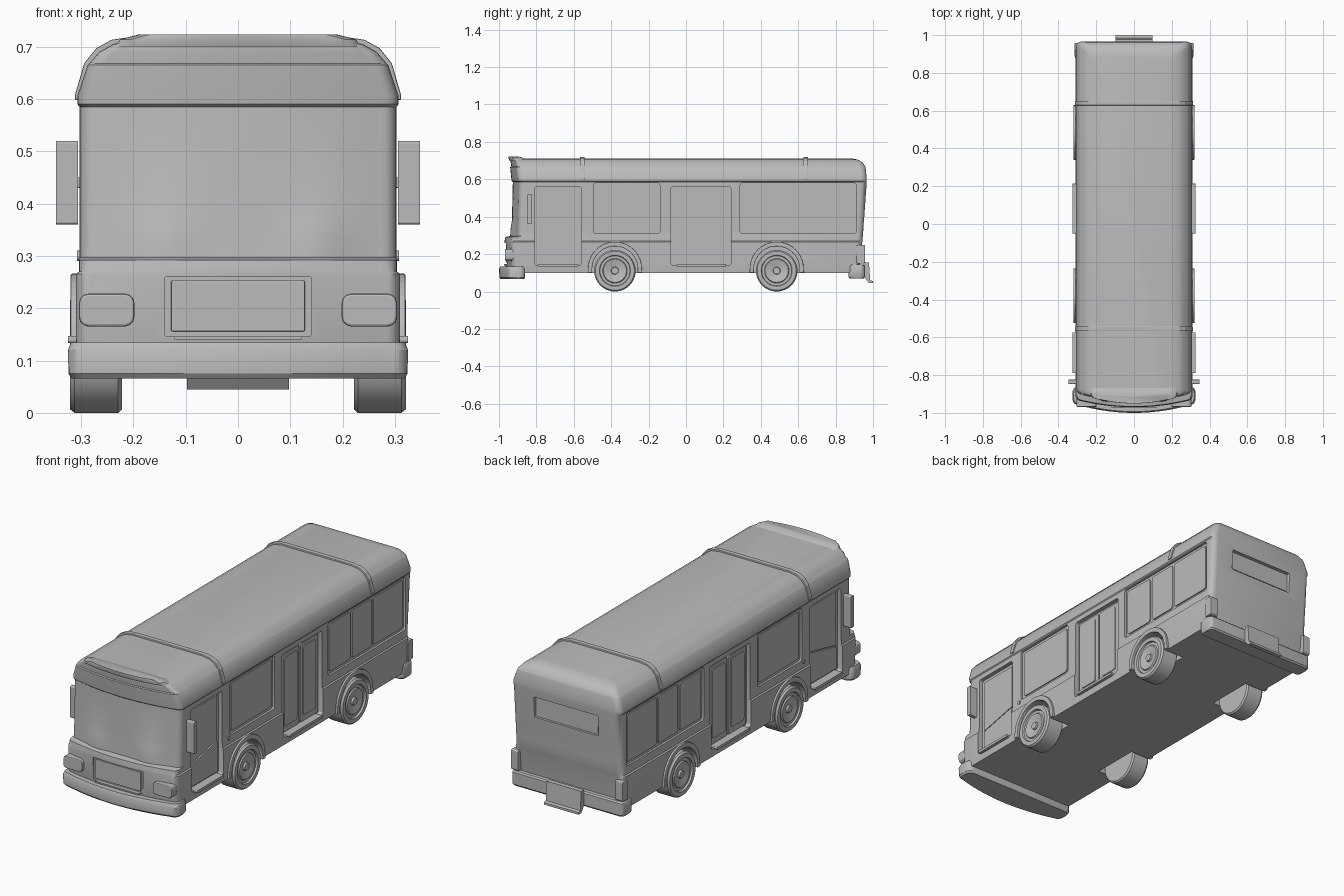
import bpy, bmesh, math
from math import sin, cos, pi, exp

cube = bpy.data.objects.get("Cube")
if cube:
    bpy.data.objects.remove(cube, do_unlink=True)

grey = bpy.data.materials.new("plain_grey")
grey.use_nodes = True
grey.diffuse_color = (0.5, 0.5, 0.5, 1)
grey.node_tree.nodes["Principled BSDF"].inputs["Base Color"].default_value = (0.5, 0.5, 0.5, 1)


def finish(name, bm, bevel=0):
    bmesh.ops.recalc_face_normals(bm, faces=bm.faces)
    mesh = bpy.data.meshes.new(name)
    bm.to_mesh(mesh)
    bm.free()
    mesh.materials.append(grey)
    ob = bpy.data.objects.new(name, mesh)
    bpy.context.collection.objects.link(ob)
    if bevel:
        mod = ob.modifiers.new("soft_edges", 'BEVEL')
        mod.width, mod.segments = bevel, 2
    return ob


def smooth(ob, angle=32):
    bpy.ops.object.select_all(action='DESELECT')
    ob.select_set(True)
    bpy.context.view_layer.objects.active = ob
    bpy.ops.object.shade_smooth_by_angle(angle=math.radians(angle))


def bridge(bm, loops, closed=False):
    n = len(loops[0])
    pairs = list(zip(loops, loops[1:])) + ([(loops[-1], loops[0])] if closed else [])
    for a, b in pairs:
        for i in range(n):
            j = (i + 1) % n
            bm.faces.new((a[i], a[j], b[j], b[i]))


def prism(bm, pts, a, b, axis='X'):
    # extrude a flat outline between two positions along an axis
    place = (lambda d, p: (d, p[0], p[1])) if axis == 'X' else (lambda d, p: (p[0], d, p[1]))
    loops = [[bm.verts.new(place(d, p)) for p in pts] for d in (a, b)]
    bridge(bm, loops)
    bm.faces.new(loops[0])
    bm.faces.new(loops[1])


def rounded(u0, u1, v0, v1, r=0.012):
    pts = []
    for k, (u, v) in enumerate([(u1 - r, v1 - r), (u0 + r, v1 - r), (u0 + r, v0 + r), (u1 - r, v0 + r)]):
        for t in range(4):
            ang = (k + t / 3) * pi / 2
            pts.append((u + r * cos(ang), v + r * sin(ang)))
    return pts


def part(name, pts, a, b, axis='X', bevel=0):
    bm = bmesh.new()
    prism(bm, pts, a, b, axis)
    return finish(name, bm, bevel)


def loft(name, levels, r=0.03, n=14):
    # stack of plan outlines: z, half width, front y, front bow, rear y, hump
    bm = bmesh.new()
    loops = []
    for z, w, yf, bow, yr, hump in levels:
        half = []
        for i in range(n):
            x = (w - r) * i / n
            half.append((x, yf + bow * (x / w) ** 2 - hump * exp(-((x - 0.15) / 0.06) ** 2)))
        corner = yf + bow * ((w - r) / w) ** 2
        for cy, start in ((corner + r, -pi / 2), (yr - r, 0)):
            for t in range(6):
                ang = start + t * pi / 10
                half.append((w - r + r * cos(ang), cy + r * sin(ang)))
        outline = half + [(-x, y) for x, y in reversed(half[1:])]
        loops.append([bm.verts.new((x, y, z)) for x, y in outline])
    bridge(bm, loops)
    bm.faces.new(loops[0])
    bm.faces.new(loops[-1])
    return finish(name, bm)


def lathe(name, profile, y, z, side, n=40):
    bm = bmesh.new()
    loops = [[bm.verts.new((side * x, y + r * cos(2 * pi * i / n), z + r * sin(2 * pi * i / n)))
              for i in range(n)] for x, r in profile]
    bridge(bm, loops)
    bm.faces.new(loops[0])
    bm.faces.new(loops[-1])
    ob = finish(name, bm)
    smooth(ob)
    return ob


def arc(y, z, r, a0, a1, n=20):
    return [(y + r * cos(a0 + (a1 - a0) * i / n), z + r * sin(a0 + (a1 - a0) * i / n)) for i in range(n + 1)]


# Body shell with belt step, set-back windscreen, visor and rounded roof
body = loft("body", [
    (0.10, 0.307, -0.955, 0.035, 0.925, 0), (0.14, 0.31, -0.965, 0.04, 0.93, 0),
    (0.265, 0.31, -0.97, 0.04, 0.942, 0), (0.27, 0.304, -0.97, 0.04, 0.944, 0),
    (0.292, 0.304, -0.966, 0.04, 0.945, 0), (0.297, 0.303, -0.935, 0.04, 0.946, 0.014),
    (0.33, 0.303, -0.933, 0.04, 0.948, 0.014), (0.365, 0.303, -0.932, 0.04, 0.95, 0.01),
    (0.41, 0.303, -0.93, 0.04, 0.954, 0), (0.585, 0.303, -0.926, 0.04, 0.966, 0),
    (0.59, 0.307, -0.932, 0.04, 0.966, 0), (0.605, 0.307, -0.934, 0.04, 0.966, 0),
    (0.665, 0.287, -0.94, 0.038, 0.96, 0), (0.668, 0.284, -0.934, 0.038, 0.959, 0),
    (0.69, 0.265, -0.937, 0.035, 0.945, 0), (0.705, 0.238, -0.938, 0.03, 0.92, 0),
    (0.712, 0.195, -0.938, 0.025, 0.885, 0)])

WHEELS = (-0.38, 0.485)
FRONT_WINDOW = (-0.495, -0.14, 0.31, 0.58)
REAR_WINDOW = (0.29, 0.91, 0.31, 0.58)
FRONT_DOOR = (-0.81, -0.56, 0.14, 0.56)
MID_DOOR = (-0.08, 0.24, 0.14, 0.56)

# Recesses for windows, doors, wheel wells, grille and rear window
bm = bmesh.new()
for s in (-1, 1):
    for box in (FRONT_WINDOW, REAR_WINDOW):
        prism(bm, rounded(*box), s * 0.292, s * 0.4)
    for box in (FRONT_DOOR, MID_DOOR):
        prism(bm, rounded(*box), s * 0.282, s * 0.4)
    for y in WHEELS:
        well = arc(y, 0.12, 0.123, 0, pi)
        prism(bm, [(y + 0.123, 0.05)] + well + [(y - 0.123, 0.05)], s * 0.2, s * 0.4)
prism(bm, rounded(-0.14, 0.14, 0.146, 0.26, 0.004), -1.1, -0.953, 'Y')
prism(bm, rounded(-0.18, 0.18, 0.45, 0.555, 0.005), 0.945, 1.1, 'Y')
cutter = finish("recess_cutter", bm)
cutter.hide_render = True
mod = body.modifiers.new("recesses", 'BOOLEAN')
mod.operation, mod.solver, mod.object = 'DIFFERENCE', 'EXACT', cutter
bpy.context.view_layer.objects.active = body
bpy.ops.object.modifier_apply(modifier=mod.name)
bpy.data.objects.remove(cutter, do_unlink=True)
smooth(body, 28)

# Raised crest along the visor top
smooth(loft("visor_crest", [(0.70, 0.235, -0.945, 0.03, -0.85, 0), (0.714, 0.225, -0.95, 0.03, -0.87, 0),
                            (0.723, 0.19, -0.95, 0.025, -0.90, 0)]))

# Bumpers
smooth(loft("front_bumper", [
    (0.066, 0.318, -0.99, 0.05, -0.865, 0), (0.075, 0.324, -0.997, 0.05, -0.86, 0),
    (0.12, 0.325, -1.0, 0.05, -0.86, 0), (0.135, 0.319, -0.993, 0.05, -0.865, 0)]))
smooth(loft("rear_bumper", [
    (0.07, 0.31, 0.875, 0, 0.95, 0), (0.078, 0.314, 0.87, 0, 0.956, 0),
    (0.138, 0.314, 0.87, 0, 0.956, 0), (0.145, 0.31, 0.875, 0, 0.95, 0)], r=0.02))
part("rear_plate", [(0.955, 0.075), (0.978, 0.045), (1.0, 0.045), (1.0, 0.056), (0.985, 0.06),
                    (0.978, 0.155), (0.955, 0.155)], -0.097, 0.097)

# Front grille and rear glass
part("grille_panel", rounded(-0.128, 0.128, 0.156, 0.253, 0.003), -0.962, -0.94, 'Y', 0.002)
part("grille_ledge", rounded(-0.122, 0.122, 0.14, 0.147, 0.002), -0.972, -0.94, 'Y')
part("rear_glass", rounded(-0.17, 0.17, 0.458, 0.547, 0.004), 0.93, 0.949, 'Y')

# Roof ribs
half = [(0.312, 0.598), (0.311, 0.61), (0.294, 0.668), (0.271, 0.697), (0.242, 0.713), (0.195, 0.72)]
for name, y in (("front_roof_rib", -0.555), ("rear_roof_rib", 0.64)):
    part(name, half + [(-x, z) for x, z in reversed(half)], y - 0.012, y + 0.012, 'Y', 0.003)

for s, side in ((1, "left"), (-1, "right")):
    def panel(name, pts, inner, outer, bevel=0.0):
        part(side + "_" + name, pts, s * inner, s * outer, 'X', bevel)

    # Wheels with rims and arches
    for y, end in zip(WHEELS, ("front", "rear")):
        lathe(f"{side}_{end}_wheel", [
            (0.222, 0.09), (0.222, 0.104), (0.229, 0.111), (0.312, 0.111), (0.321, 0.104), (0.321, 0.083),
            (0.312, 0.08), (0.312, 0.066), (0.318, 0.062), (0.308, 0.02), (0.318, 0.018), (0.318, 0.004)],
            y, 0.111, s)
        arch = [(y + 0.145, 0.1)] + arc(y, 0.122, 0.144, 0, pi) + [(y - 0.145, 0.1), (y - 0.122, 0.1)]
        panel(end + "_arch", arch + arc(y, 0.12, 0.122, pi, 0) + [(y + 0.122, 0.1)], 0.29, 0.32, 0.003)

    # Window glass
    y0, y1, z0, z1 = FRONT_WINDOW
    panel("front_window", rounded(y0 + 0.015, y1 - 0.015, z0 + 0.015, z1 - 0.015), 0.28, 0.297)
    for k, (a, b) in enumerate(((0.305, 0.475), (0.49, 0.645), (0.66, 0.895))):
        panel(f"rear_window_{k + 1}", rounded(a, b, z0 + 0.015, z1 - 0.015), 0.28, 0.298)

    # Front door: slanted glass above a lower panel
    a, b = FRONT_DOOR[0] + 0.02, FRONT_DOOR[1] - 0.02
    panel("front_door_glass", [(a, 0.272), (b, 0.318), (b, 0.542), (a, 0.542)], 0.27, 0.288)
    panel("front_door_panel", [(a, 0.155), (b, 0.155), (b, 0.312), (a, 0.266)], 0.27, 0.290)

    # Middle door: two leaves, each with a pane
    for k, (a, b) in enumerate(((-0.067, 0.076), (0.084, 0.227))):
        panel(f"middle_door_leaf_{k + 1}", rounded(a, b, 0.15, 0.547), 0.27, 0.290)
        panel(f"middle_door_pane_{k + 1}", rounded(a + 0.02, b - 0.02, 0.18, 0.53), 0.28, 0.294)

    # Door steps
    for name, box in (("front_step", (-0.79, -0.575)), ("middle_step", (-0.05, 0.215))):
        panel(name, rounded(*box, 0.134, 0.147, 0.004), 0.27, 0.325)

    # Mirror on its arm, side marker, head and rear lights
    panel("mirror", rounded(-0.848, -0.824, 0.36, 0.52, 0.005), 0.306, 0.348)
    panel("mirror_arm", rounded(-0.842, -0.83, 0.43, 0.45, 0.003), 0.29, 0.31)
    panel("side_marker", arc(-0.508, 0.3, 0.01, 0, 2 * pi, 12)[:-1], 0.29, 0.308)
    panel("rear_light", rounded(0.912, 0.957, 0.15, 0.25, 0.008), 0.272, 0.314, 0.003)
    u0, u1 = sorted((s * 0.198, s * 0.304))
    part(side + "_headlight", rounded(u0, u1, 0.165, 0.228, 0.018), -0.968, -0.9, 'Y', 0.005)
